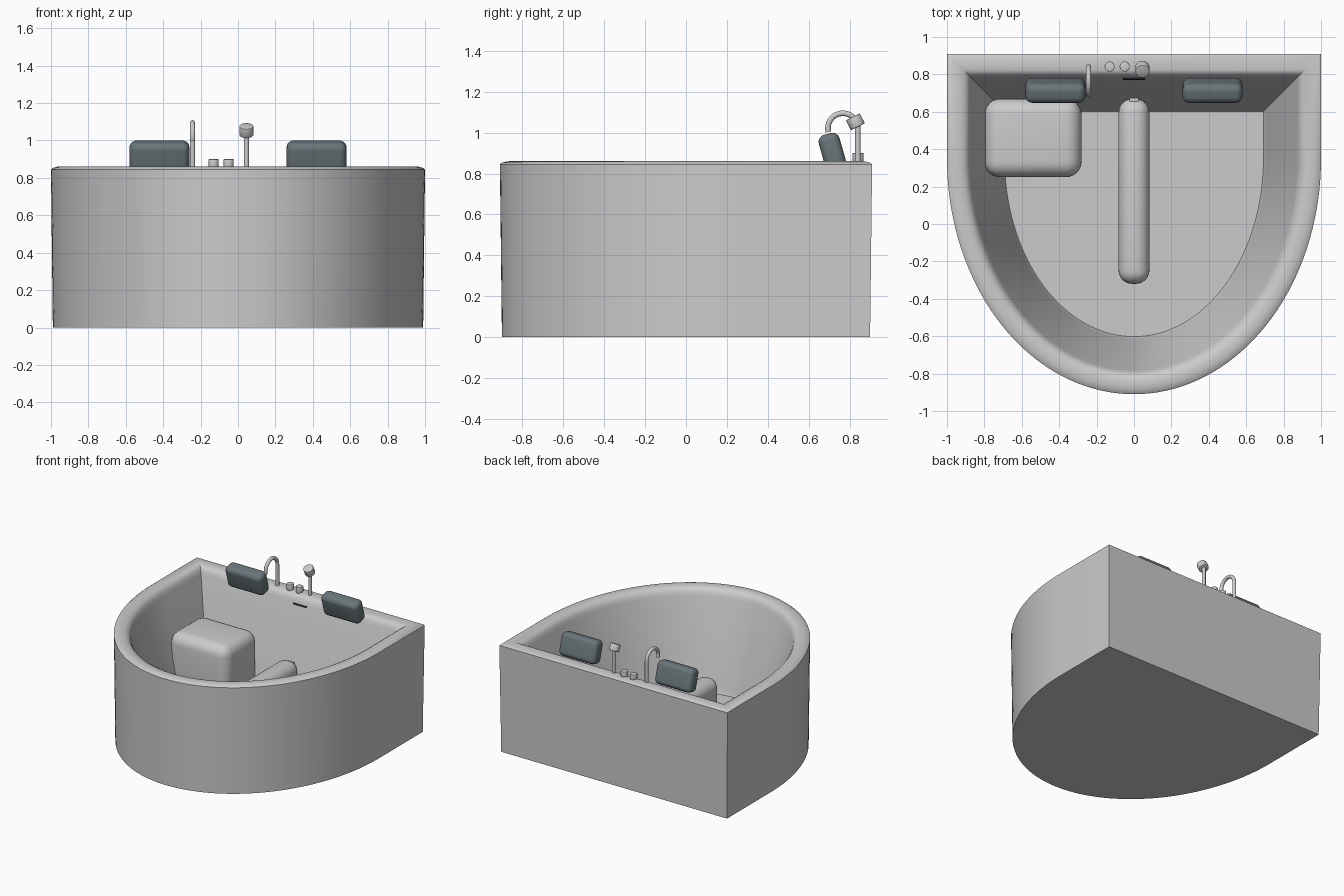
import bpy, bmesh, math
from mathutils import Vector, Matrix

if "Cube" in bpy.data.objects:
    bpy.data.objects.remove(bpy.data.objects["Cube"])

cushion = bpy.data.materials.new("cushion_grey")
cushion.diffuse_color = (0.14, 0.18, 0.195, 1)
cushion.use_nodes = True
cushion.node_tree.nodes["Principled BSDF"].inputs["Base Color"].default_value = cushion.diffuse_color


def finish(name, bm, mat=None, angle=35):
    bmesh.ops.recalc_face_normals(bm, faces=bm.faces[:])
    me = bpy.data.meshes.new(name)
    bm.to_mesh(me)
    bm.free()
    ob = bpy.data.objects.new(name, me)
    bpy.context.collection.objects.link(ob)
    if mat:
        me.materials.append(mat)
    bpy.ops.object.select_all(action='DESELECT')
    ob.select_set(True)
    bpy.context.view_layer.objects.active = ob
    bpy.ops.object.shade_smooth_by_angle(angle=math.radians(angle))
    return ob


def rounded_box(name, centre, size, radius, tilt=0, mat=None, segs=6):
    bm = bmesh.new()
    bmesh.ops.create_cube(bm, size=1, matrix=Matrix.Diagonal((*size, 1)))
    if radius:
        bmesh.ops.bevel(bm, geom=bm.edges[:], offset=radius, segments=segs,
                        profile=0.5, affect='EDGES', clamp_overlap=True)
    bm.transform(Matrix.Translation(centre) @ Matrix.Rotation(tilt, 4, 'X'))
    return finish(name, bm, mat)


def cylinder(name, centre, radius, depth, tilt=0, sides=24, bevel=0.0):
    bm = bmesh.new()
    bmesh.ops.create_cone(bm, cap_ends=True, segments=sides, radius1=radius,
                          radius2=radius, depth=depth)
    if bevel:
        caps = [e for e in bm.edges if abs(e.verts[0].co.z - e.verts[1].co.z) < 1e-5]
        bmesh.ops.bevel(bm, geom=caps, offset=bevel, segments=2, profile=0.5, affect='EDGES')
    bm.transform(Matrix.Translation(centre) @ Matrix.Rotation(tilt, 4, 'X'))
    return finish(name, bm)


def tube_in_yz(name, x, path, radius, sides=14):
    bm = bmesh.new()
    rings = []
    for i, (y, z) in enumerate(path):
        a, b = path[max(i - 1, 0)], path[min(i + 1, len(path) - 1)]
        t = Vector((b[0] - a[0], b[1] - a[1])).normalized()
        ring = []
        for k in range(sides):
            u = math.tau * k / sides
            c, s = radius * math.cos(u), radius * math.sin(u)
            ring.append(bm.verts.new((x + c, y - t.y * s, z + t.x * s)))
        rings.append(ring)
    for r0, r1 in zip(rings, rings[1:]):
        for k in range(sides):
            n = (k + 1) % sides
            bm.faces.new((r0[k], r0[n], r1[n], r1[k]))
    bm.faces.new(rings[0])
    bm.faces.new(rings[-1])
    return finish(name, bm)


# tub shell: D-shaped outline lofted through (inset, height) pairs
def d_outline(inset, segs=72):
    w, back, arc_y = 1 - inset, 0.91 - inset, 0.35
    pts = [(w, back), (-w, back)]
    for i in range(segs + 1):
        a = math.pi + math.pi * i / segs
        pts.append((w * math.cos(a), arc_y + (1.26 - inset) * math.sin(a)))
    return pts


profile = [(0.01, 0), (0, 0.845), (0.012, 0.854), (0.035, 0.86), (0.06, 0.861),
           (0.085, 0.857), (0.105, 0.846), (0.118, 0.828), (0.128, 0.80),
           (0.295, 0.16), (0.301, 0.135), (0.308, 0.12)]
bm = bmesh.new()
rings = [[bm.verts.new((x, y, z)) for x, y in d_outline(i)] for i, z in profile]
for r0, r1 in zip(rings, rings[1:]):
    for k in range(len(r0)):
        n = (k + 1) % len(r0)
        bm.faces.new((r0[k], r0[n], r1[n], r1[k]))
bm.faces.new(rings[0])
bm.faces.new(rings[-1])
finish("tub_shell", bm)

# seat block and centre divider standing on the tub floor
rounded_box("seat_block", (-0.54, 0.46, 0.33), (0.52, 0.42, 0.46), 0.085)
rounded_box("centre_divider", (0, 0.175, 0.255), (0.165, 0.99, 0.31), 0.072)
rounded_box("divider_outlet", (0, 0.662, 0.37), (0.05, 0.025, 0.02), 0)

# head cushions
for side, x in (("left", -0.42), ("right", 0.42)):
    rounded_box(side + "_cushion", (x, 0.715, 0.907), (0.32, 0.105, 0.18), 0.036,
                math.radians(16), cushion)

# overflow slot on the sloping back wall
slot = bpy.data.materials.new("slot_dark")
slot.diffuse_color = (0.02, 0.02, 0.02, 1)
slot.use_nodes = True
slot.node_tree.nodes["Principled BSDF"].inputs["Base Color"].default_value = slot.diffuse_color
rounded_box("overflow_slot", (0, 0.776, 0.785), (0.115, 0.008, 0.012), 0,
            -math.radians(14.6), slot)

# gooseneck spout
path = [(0.84, 0.84), (0.84, 0.95)]
for i in range(19):
    a = math.radians(195 * i / 18)
    path.append((0.767 + 0.073 * math.cos(a), 1.022 + 0.073 * math.sin(a)))
tube_in_yz("spout", -0.243, path, 0.014)

# control knobs
for i, x in enumerate((-0.13, -0.05)):
    cylinder(f"knob_{i + 1}", (x, 0.842, 0.875), 0.027, 0.05, bevel=0.003)

# hand shower
cylinder("shower_post", (0.045, 0.84, 0.94), 0.014, 0.2, sides=16)
cylinder("shower_head", (0.045, 0.828, 1.053), 0.038, 0.055, math.radians(27), bevel=0.004)
